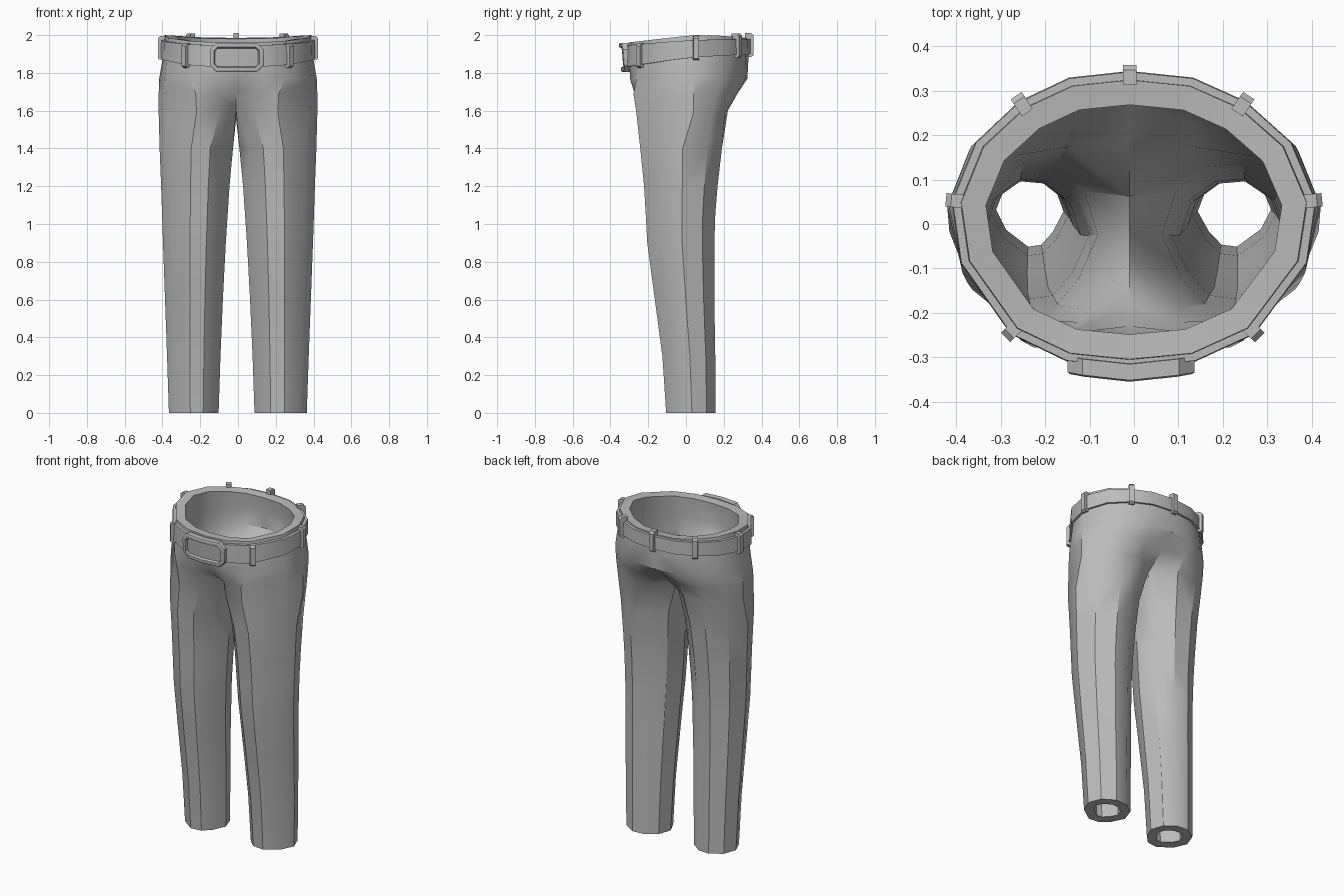
import bpy, bmesh, math
from mathutils import Vector

if "Cube" in bpy.data.objects:
    bpy.data.objects.remove(bpy.data.objects["Cube"])

mat = bpy.data.materials.new("cloth grey")
mat.diffuse_color = (0.5, 0.5, 0.5, 1)
mat.use_nodes = True
mat.node_tree.nodes["Principled BSDF"].inputs["Base Color"].default_value = mat.diffuse_color


def warp(co):
    # the centre line sits slightly left of the middle
    co.x -= 0.01 * max(0, 1 - abs(co.x) / 0.4)


def finish(name, bm, thickness=0, angle=32):
    bmesh.ops.remove_doubles(bm, verts=bm.verts, dist=0.0005)
    for v in bm.verts:
        warp(v.co)
    bmesh.ops.recalc_face_normals(bm, faces=bm.faces)
    me = bpy.data.meshes.new(name)
    bm.to_mesh(me)
    bm.free()
    ob = bpy.data.objects.new(name, me)
    bpy.context.collection.objects.link(ob)
    me.materials.append(mat)
    bpy.ops.object.select_all(action='DESELECT')
    bpy.context.view_layer.objects.active = ob
    ob.select_set(True)
    if thickness:
        mod = ob.modifiers.new("cloth_thickness", 'SOLIDIFY')
        mod.thickness = thickness
        mod.offset = -1
        bpy.ops.object.modifier_apply(modifier=mod.name)
    bpy.ops.object.shade_smooth_by_angle(angle=math.radians(angle))
    return ob


def interp(table, t):
    for (a, va), (b, vb) in zip(table, table[1:]):
        if t <= b:
            return va + (vb - va) * max(0, (t - a) / (b - a))
    return table[-1][1]


# Leg section, 0..1 across (inner to outer) and 0..1 deep (front to back)
SECTION = [(.13, .21), (.31, .03), (.57, 0), (.87, .22), (1, .52),
           (.89, .82), (.62, 1), (.34, .98), (.10, .80), (0, .50)]
# z, inner x, outer x, front y, back y
LEG = [(0, .095, .365, -.105, .157), (.3, .085, .375, -.125, .155),
       (.6, .072, .386, -.165, .15), (.9, .056, .397, -.205, .15),
       (1.05, .046, .402, -.213, .155), (1.2, .036, .407, -.222, .167),
       (1.4, .017, .415, -.242, .19)]
rings = []
for z, xi, xo, yf, yb in LEG:
    rings.append([(xi + (xo - xi) * u, yf + (yb - yf) * v, z) for u, v in SECTION])

# Crotch ring: its inner points lie on the centre line
rings.append([(0, -.13, 1.61), (.085, -.235, 1.6), (.215, -.263, 1.59),
              (.375, -.13, 1.59), (.42, .04, 1.59), (.375, .14, 1.59),
              (.28, .205, 1.59), (.13, .222, 1.6), (0, .11, 1.6), (0, .01, 1.555)])

# Hip and waist half outlines, front centre to back centre
HIPS = [
    (1.69, [(0, -.225), (.105, -.272), (.22, -.278), (.385, -.11), (.42, .04),
            (.372, .16), (.27, .245), (.135, .272), (0, .235)]),
    (1.77, [(0, -.282), (.13, -.297), (.25, -.262), (.388, -.09), (.417, .045),
            (.365, .175), (.262, .265), (.138, .315), (0, .325)])]
for z, pts in HIPS:
    rings.append([(x, y, z) for x, y in pts])
WAIST = [(0, -.312), (.14, -.298), (.265, -.24), (.378, -.085), (.398, .05),
         (.345, .178), (.247, .267), (.135, .318), (0, .332)]
RIM_Z = [(-.32, 1.96), (-.1, 1.985), (.05, 2.0), (.18, 1.997), (.34, 1.985)]
BELT_LO = [(-.32, 1.83), (0, 1.88), (.34, 1.9)]
BELT_HI = [(-.32, 1.945), (0, 1.973), (.34, 1.98)]
rings.append([(x, y, interp(BELT_LO, y)) for x, y in WAIST])
rings.append([(x * .975, y * .975, interp(RIM_Z, y)) for x, y in WAIST])

# Trousers: closed leg tubes, opening into a half strip above the crotch
bm = bmesh.new()
for s in (1, -1):
    vr = [[bm.verts.new((s * x, y, z)) for x, y, z in r] for r in rings]
    for a, b in zip(vr, vr[1:]):
        closed = len(b) == 10
        for i in range(10 if closed else 8):
            j = (i + 1) % 10
            bm.faces.new((a[i], a[j], b[j], b[i]))
finish("trousers", bm, 0.056, 34)

# Belt: band of rectangular section around the waist
loop = WAIST + [(-x, y) for x, y in WAIST[-2:0:-1]]
bm = bmesh.new()
sections = []
for x, y in loop:
    lo, hi = interp(BELT_LO, y), interp(BELT_HI, y)
    d = Vector((x, y)).normalized()
    sections.append([bm.verts.new((x + d.x * o, y + d.y * o, z)) for o, z in
                     ((-.02, lo), (.012, lo), (.010, hi), (-.02, hi))])
for a, b in zip(sections, sections[1:] + sections[:1]):
    for i in range(4):
        j = (i + 1) % 4
        bm.faces.new((a[i], b[i], b[j], a[j]))
finish("belt", bm, 0, 30)

# Belt loops: bent straps standing off the belt
STRAP = [(-.02, -.012), (.012, -.016), (.026, -.006), (.026, .10),
         (.014, .112), (-.02, .112)]
PLACES = [(0, .332, 0, 1), (.247, .267, .55, .83), (-.247, .267, -.55, .83),
          (.397, .052, 1, .1), (-.397, .052, -1, .1),
          (.267, -.237, .72, -.7), (-.267, -.237, -.72, -.7)]
for n, (x, y, dx, dy) in enumerate(PLACES):
    d = Vector((dx, dy, 0)).normalized()
    t = Vector((-d.y, d.x, 0))
    z0 = interp(BELT_LO, y)
    bm = bmesh.new()
    sides = [[bm.verts.new(Vector((x, y, z0)) + d * o + t * w + Vector((0, 0, h)))
              for o, h in STRAP] for w in (-.015, .015)]
    for i in range(len(STRAP)):
        j = (i + 1) % len(STRAP)
        bm.faces.new((sides[0][i], sides[0][j], sides[1][j], sides[1][i]))
    for side in sides:
        bm.faces.new(side)
    finish(f"belt_loop_{n + 1}", bm)


# Buckle: bent plate with chamfered corners and a raised frame
def outline(w, h, c):
    return [(0, -h), (w - c, -h), (w, c - h), (w, h - c), (w - c, h),
            (0, h), (c - w, h), (-w, h - c), (-w, c - h), (c - w, -h)]


bm = bmesh.new()
# half width, half height, corner cut, front offset
STEPS = [(.143, .076, .034, .04), (.143, .076, .034, .004), (.137, .070, .032, 0),
         (.120, .054, .018, 0), (.114, .048, .014, .014)]
prev = None
for w, h, c, off in STEPS:
    ring = [bm.verts.new((x, -.349 + off + .015 * abs(x) / .14 - .08 * z, 1.882 + z))
            for x, z in outline(w, h, c)]
    if prev:
        for i in range(10):
            j = (i + 1) % 10
            bm.faces.new((prev[i], prev[j], ring[j], ring[i]))
    else:
        back = ring
    prev = ring
for r in (back, prev):
    bm.faces.new(r[:6])
    bm.faces.new(r[5:] + r[:1])
finish("buckle", bm, 0, 25)
